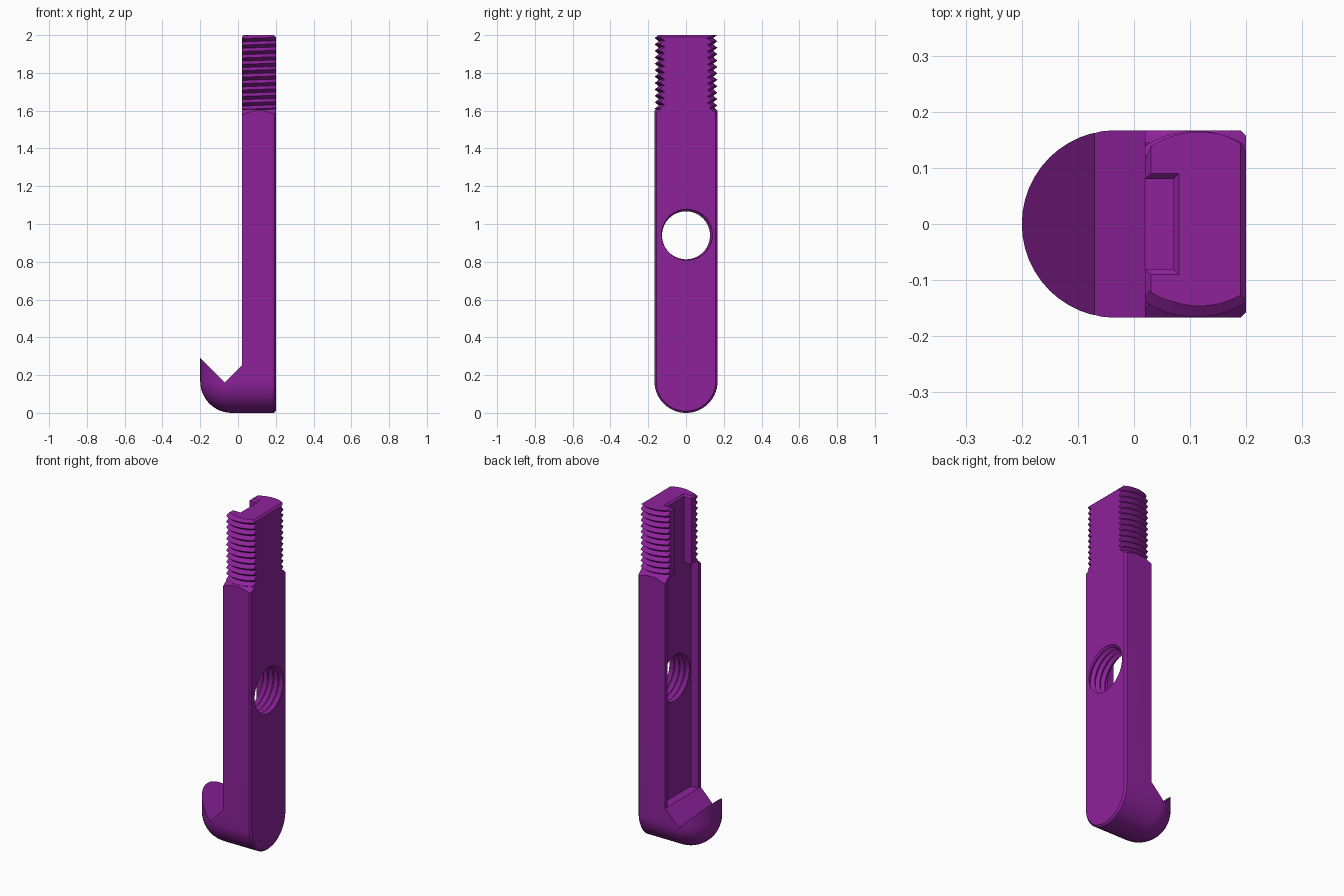
import bpy, bmesh, math
from math import sin, cos, pi
from mathutils import Matrix

if "Cube" in bpy.data.objects:
    bpy.data.objects.remove(bpy.data.objects["Cube"])

R, PITCH, TOP = 0.167, 0.034, 2.0
X0, X1, AXIS = 0.02, 0.2, 0.11      # shaft faces and thread axis

purple = bpy.data.materials.new("purple")
purple.diffuse_color = (0.27, 0.016, 0.33, 1)
purple.use_nodes = True
purple.node_tree.nodes["Principled BSDF"].inputs["Base Color"].default_value = purple.diffuse_color


def add(name, bm):
    bmesh.ops.recalc_face_normals(bm, faces=bm.faces)
    me = bpy.data.meshes.new(name)
    bm.to_mesh(me)
    bm.free()
    me.materials.append(purple)
    ob = bpy.data.objects.new(name, me)
    bpy.context.collection.objects.link(ob)
    return ob


def hull(name, pts):
    bm = bmesh.new()
    for p in pts:
        bm.verts.new(p)
    res = bmesh.ops.convex_hull(bm, input=bm.verts[:])
    loose = [v for v in bm.verts if not v.link_faces]
    bmesh.ops.delete(bm, geom=loose, context='VERTS')
    bmesh.ops.dissolve_limit(bm, angle_limit=0.002, verts=bm.verts[:], edges=bm.edges[:])
    return add(name, bm)


def box_pts(x0, x1, y, z0, z1):
    return [(a, b, c) for a in (x0, x1) for b in (-y, y) for c in (z0, z1)]


def combine(ob, other, op):
    m = ob.modifiers.new(op, 'BOOLEAN')
    m.operation, m.object, m.solver = op, other, 'EXACT'
    bpy.context.view_layer.objects.active = ob
    bpy.ops.object.modifier_apply(modifier=m.name)
    bpy.data.objects.remove(other)


def screw(name, minor, major, length, matrix, n=72):
    """Closed helical V-thread rod along local z, starting at 0."""
    bm = bmesh.new()
    K = 2 * math.ceil(length / PITCH)
    v = {}
    for j in range(n):
        for k in range(K + (3 if j == 0 else 1)):
            r, a = (major if k % 2 else minor), 2 * pi * j / n
            v[j, k] = bm.verts.new((r * cos(a), r * sin(a), (k / 2 + j / n) * PITCH))
    for j in range(n):
        for k in range(K):
            nxt = (j + 1, 0) if j + 1 < n else (0, 2)
            bm.faces.new((v[j, k], v[nxt[0], k + nxt[1]],
                          v[nxt[0], k + 1 + nxt[1]], v[j, k + 1]))
    for base, z in ((0, -0.05), (K, (K / 2 + 1) * PITCH + 0.05)):
        loop = [v[j, base] for j in range(n)] + [v[0, base + 2], v[0, base + 1]]
        c = bm.verts.new((0, 0, z))
        for a, b in zip(loop, loop[1:] + loop[:1]):
            bm.faces.new((a, b, c))
    bmesh.ops.transform(bm, matrix=matrix, verts=bm.verts[:])
    return add(name, bm)


# Body: U-shaped bar whose hook end is rounded like a capsule
pts = []
SEG, zt = 24, 1.622
for i in range(SEG + 1):                       # half-revolved nose
    a = pi / 2 + pi * i / SEG
    for k in range(SEG // 2 + 1):
        t = pi / 2 * k / (SEG // 2)
        pts.append((-0.033 + R * sin(t) * cos(a), R * sin(t) * sin(a), R - R * cos(t)))
    pts.append((-0.033 + R * cos(a), R * sin(a), zt))
for x, r in ((X1 - 0.01, R), (X1, R - 0.01)):  # flat side with chamfered rim
    pts += [(x, r * cos(pi * i / 48), R - r * sin(pi * i / 48)) for i in range(49)]
    pts += [(x, -r, zt), (x, r, zt)]
body = hull("hook_bolt", pts)

# Remove the space above the hook
bm = bmesh.new()
prof = [(-0.07, 0.16), (X0, 0.25), (X0, 1.8), (-0.4, 1.8), (-0.4, 0.49)]
f = bm.faces.new([bm.verts.new((x, -0.3, z)) for x, z in prof])
ext = bmesh.ops.extrude_face_region(bm, geom=[f])["geom"]
bmesh.ops.translate(bm, vec=(0, 0.6, 0), verts=[g for g in ext if isinstance(g, bmesh.types.BMVert)])
combine(body, add("hook_cutter", bm), 'DIFFERENCE')

# Conical shoulder under the thread
bm = bmesh.new()
bmesh.ops.create_cone(bm, cap_ends=True, segments=96, radius1=1.867, radius2=0.145, depth=1.722,
                      matrix=Matrix.Translation((AXIS, 0, 0.761)))
combine(body, add("shoulder_cone", bm), 'INTERSECT')

# Threaded end, flattened on both sides and chamfered at the top
thread = screw("thread", 0.144, 0.166, 0.6, Matrix.Translation((AXIS, 0, 1.5)))
block = hull("thread_block", box_pts(X0, X1, 0.3, 1.598, TOP - 0.01)
             + box_pts(X0 + 0.01, X1 - 0.01, 0.3, 1.598, TOP))
combine(thread, block, 'INTERSECT')
combine(body, thread, 'UNION')

# Wide channel in the shaft, narrow flared channel through the thread
combine(body, hull("channel", box_pts(-0.1, 0.07, 0.145, 0.25, 1.6)), 'DIFFERENCE')
combine(body, hull("thread_channel", box_pts(-0.1, 0.07, 0.08, 1.55, TOP - 0.01)), 'DIFFERENCE')
flare = [(x, s * y, z) for s in (-1, 1)
         for x, y, z in ((-0.1, 0.08, 1.99), (0.07, 0.08, 1.99), (-0.1, 0.1, 2.01), (0.09, 0.1, 2.01))]
combine(body, hull("channel_flare", flare), 'DIFFERENCE')

# Threaded cross hole
m = Matrix.Translation((0.035, 0, 0.94)) @ Matrix.Rotation(pi / 2, 4, 'Y')
combine(body, screw("cross_hole", 0.127, 0.143, 0.22, m), 'DIFFERENCE')

bpy.ops.object.select_all(action='DESELECT')
body.select_set(True)
bpy.context.view_layer.objects.active = body
bpy.ops.object.shade_smooth_by_angle(angle=math.radians(30))
